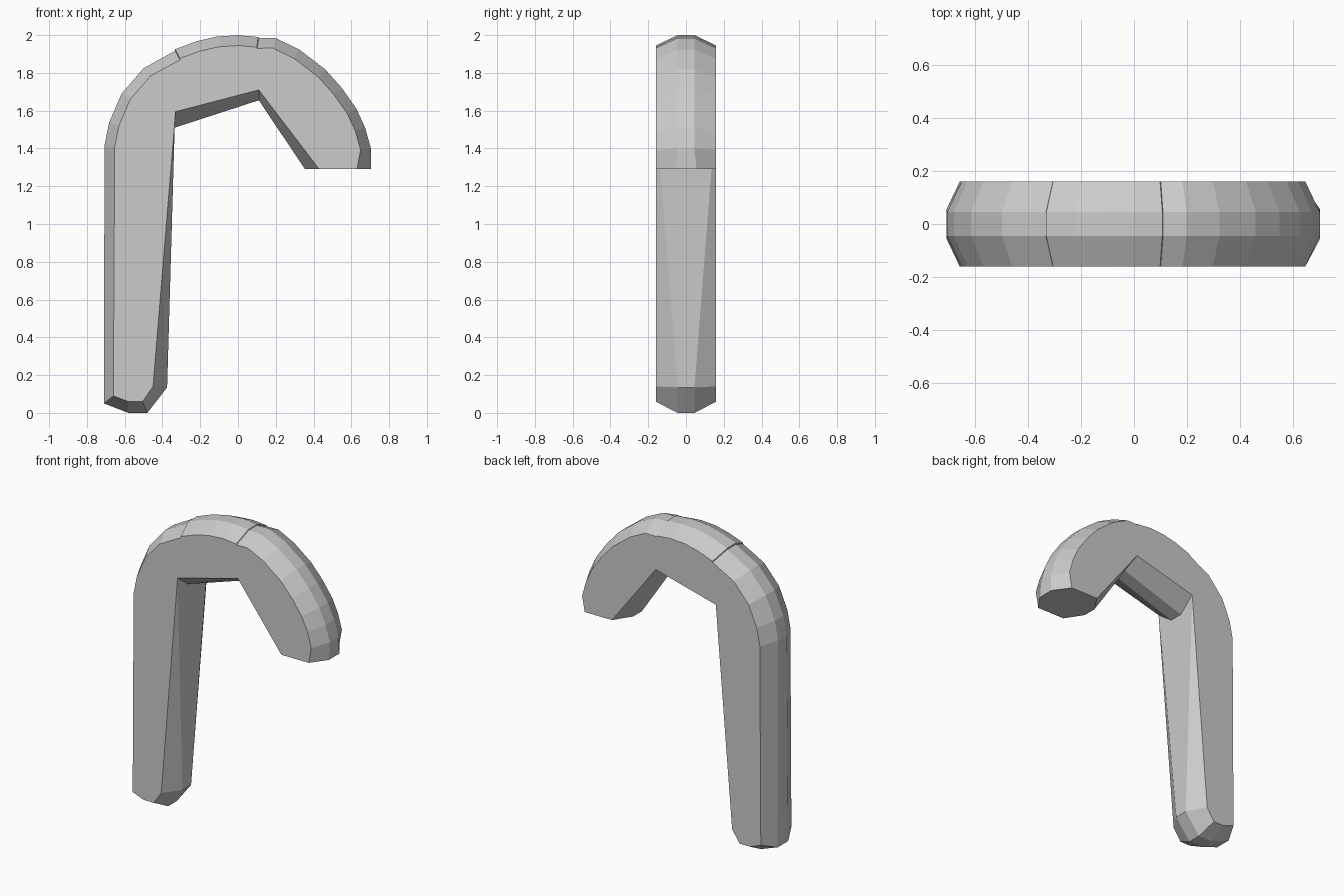
import bpy, bmesh
from math import sin, cos, radians

cube = bpy.data.objects.get("Cube")
if cube:
    bpy.data.objects.remove(cube)

mat = bpy.data.materials.new("plain grey")
mat.use_nodes = True
GREY = (0.6, 0.6, 0.6, 1)
mat.diffuse_color = GREY
mat.node_tree.nodes["Principled BSDF"].inputs["Base Color"].default_value = GREY

HALF, RIDGE, CENTRE = 0.16, 0.045, 1.29


def polar(angle, radius):
    a = radians(angle)
    return radius * cos(a), CENTRE + radius * sin(a)


# Each station: side face point, ridge point, ridge half width
stations = [
    # foot of the shaft
    ((-0.45, 0.14), (-0.375, 0.135), RIDGE),
    ((-0.505, 0.06), (-0.48, 0), RIDGE),
    ((-0.58, 0.06), (-0.58, 0), RIDGE),
    ((-0.66, 0.09), (-0.71, 0.05), 0.055),
]
# Outer bend in three sections with small steps between them: angle, radius
bend = [
    (170, 0.718), (160, 0.726), (147, 0.735), (133, 0.732), (118, 0.71),
    (117.6, 0.717), (108, 0.712), (99, 0.711), (90, 0.71), (81.3, 0.708),
    (81, 0.703), (74, 0.722), (63, 0.712), (49, 0.702), (38, 0.698),
    (27, 0.704), (18, 0.708), (9, 0.712),
]
stations += [(polar(a, r - 0.055), polar(a, r), RIDGE) for a, r in bend]
stations += [
    # tip of the hook
    ((0.63, CENTRE), (0.705, CENTRE), 0.055),
    ((0.43, CENTRE), (0.355, CENTRE), RIDGE),
    # underside of the bend
    ((0.11, 1.71), (0.11, 1.655), RIDGE),
    ((-0.33, 1.595), (-0.335, 1.51), RIDGE),
    # top of the shaft's inner side, where the bevel fades out
    ((-0.33, 1.6), (-0.335, 1.51), 0.152),
]

# Four rings across the thickness, skinned into one closed hook
bm = bmesh.new()
rings = []
for is_ridge, side in ((0, -1), (1, -1), (1, 1), (0, 1)):
    ring = []
    for face, ridge, width in stations:
        x, z = ridge if is_ridge else face
        ring.append(bm.verts.new((x, side * (width if is_ridge else HALF), z)))
    rings.append(ring)
count = len(stations)
for a, b in zip(rings, rings[1:]):
    for i in range(count):
        j = (i + 1) % count
        bm.faces.new((a[i], a[j], b[j], b[i]))
bm.faces.new(rings[0])
bm.faces.new(rings[-1])
bmesh.ops.recalc_face_normals(bm, faces=bm.faces)

mesh = bpy.data.meshes.new("hooked_handle")
bm.to_mesh(mesh)
bm.free()
mesh.materials.append(mat)
hook = bpy.data.objects.new("hooked_handle", mesh)
bpy.context.collection.objects.link(hook)
